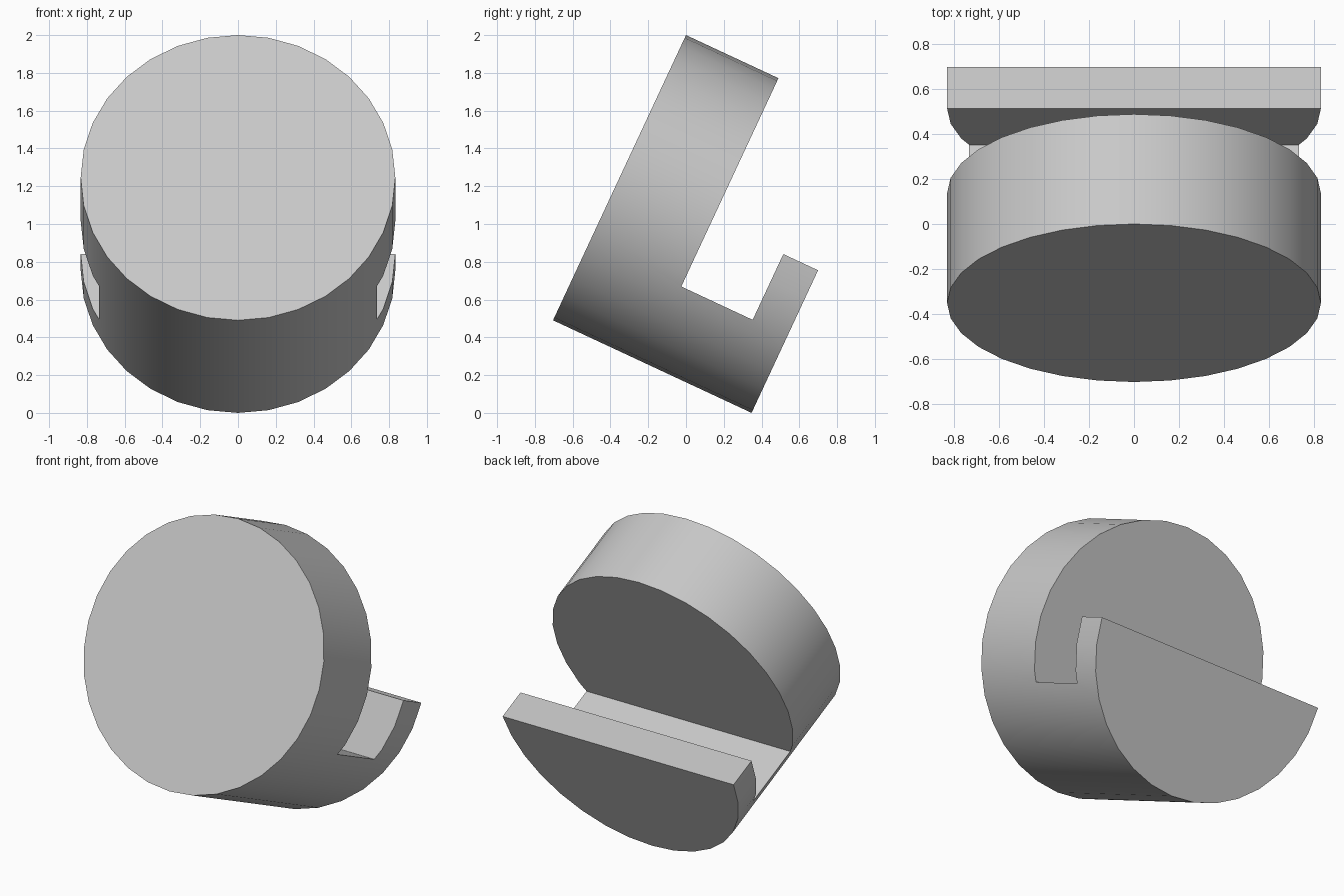
import bpy, bmesh
from math import radians, sin, cos
from mathutils import Matrix

cube = bpy.data.objects.get("Cube")
if cube:
    bpy.data.objects.remove(cube, do_unlink=True)

RADIUS, LENGTH, TILT = 0.833, 1.16, radians(25)
BACKREST, LIP = 0.54, 0.203      # thickness of the tall disc and the rear lip
FLOOR = -0.384                   # slot floor, measured from the axis

grey = bpy.data.materials.new("light_grey")
grey.use_nodes = True
grey.diffuse_color = (0.58, 0.58, 0.58, 1)
grey.node_tree.nodes["Principled BSDF"].inputs["Base Color"].default_value = grey.diffuse_color


def add_object(name, bm):
    bmesh.ops.recalc_face_normals(bm, faces=bm.faces)
    mesh = bpy.data.meshes.new(name)
    bm.to_mesh(mesh)
    bm.free()
    obj = bpy.data.objects.new(name, mesh)
    bpy.context.collection.objects.link(obj)
    mesh.materials.append(grey)
    return obj


# Round body, lying along y with its front face at y = 0
bm = bmesh.new()
bmesh.ops.create_cone(bm, cap_ends=True, segments=32, radius1=RADIUS, radius2=RADIUS,
                      depth=LENGTH,
                      matrix=Matrix.Translation((0, LENGTH / 2, 0)) @ Matrix.Rotation(radians(90), 4, 'X'))
stand = add_object("round_stand", bm)

# Stepped cutter: the slot plus everything above the half-disc lip
lip_start = LENGTH - LIP
profile = [(BACKREST, FLOOR), (lip_start, FLOOR), (lip_start, 0),
           (LENGTH + 1, 0), (LENGTH + 1, 2), (BACKREST, 2)]
bm = bmesh.new()
face = bm.faces.new([bm.verts.new((-1, y, z)) for y, z in profile])
side = bmesh.ops.extrude_face_region(bm, geom=[face])["geom"]
bmesh.ops.translate(bm, vec=(2, 0, 0), verts=[v for v in side if isinstance(v, bmesh.types.BMVert)])
cutter = add_object("slot_cutter", bm)
cutter.hide_render = True

cut = stand.modifiers.new("slot", 'BOOLEAN')
cut.operation = 'DIFFERENCE'
cut.solver = 'EXACT'
cut.object = cutter
bpy.ops.object.select_all(action='DESELECT')
bpy.context.view_layer.objects.active = stand
stand.select_set(True)
bpy.ops.object.modifier_apply(modifier=cut.name)
bpy.data.objects.remove(cutter, do_unlink=True)

# Lean the stand back so it rests on its lower rear edge
stand.data.transform(Matrix.Translation((0, -RADIUS * sin(TILT), RADIUS * cos(TILT) + LENGTH * sin(TILT)))
                     @ Matrix.Rotation(-TILT, 4, 'X'))
bpy.ops.object.shade_smooth_by_angle(angle=radians(30))
